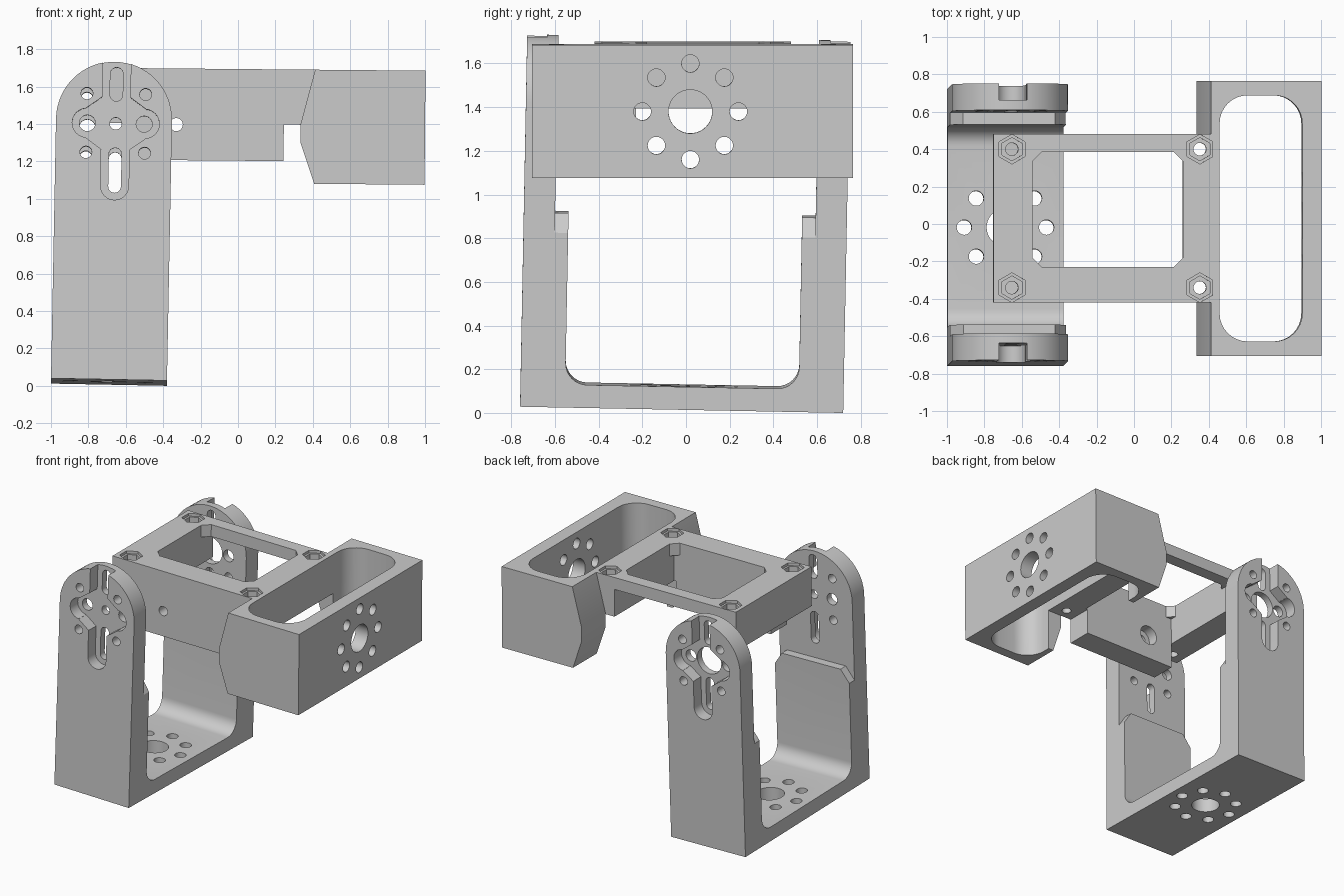
import bpy, bmesh
from math import sin, cos, pi, radians
from mathutils import Matrix

if "Cube" in bpy.data.objects:
    bpy.data.objects.remove(bpy.data.objects["Cube"])


def circle(a, b, r, n=32, start=0.0):
    return [(a + r * cos(start + 2 * pi * i / n), b + r * sin(start + 2 * pi * i / n)) for i in range(n)]


def rect(a0, a1, b0, b1):
    return [(a0, b0), (a1, b0), (a1, b1), (a0, b1)]


def round_rect(a0, a1, b0, b1, r, n=8):
    pts = []
    for ca, cb, s in ((a1 - r, b1 - r, 0), (a0 + r, b1 - r, 1), (a0 + r, b0 + r, 2), (a1 - r, b0 + r, 3)):
        for i in range(n + 1):
            t = (s + i / n) * pi / 2
            pts.append((ca + r * cos(t), cb + r * sin(t)))
    return pts


def slot(a, b0, b1, r, n=12):
    top = [(a + r * cos(pi * i / n), b1 - r + r * sin(pi * i / n)) for i in range(n + 1)]
    low = [(a - r * cos(pi * i / n), b0 + r - r * sin(pi * i / n)) for i in range(n + 1)]
    return top + low


def prism(pts, axis, lo, hi, name="cutter"):
    """Extrude a 2D profile along an axis."""
    place = {"x": lambda a, b, t: (t, a, b), "y": lambda a, b, t: (a, t, b), "z": lambda a, b, t: (a, b, t)}[axis]
    bm = bmesh.new()
    v0 = [bm.verts.new(place(a, b, lo)) for a, b in pts]
    v1 = [bm.verts.new(place(a, b, hi)) for a, b in pts]
    bm.faces.new(v0)
    bm.faces.new(v1)
    for i in range(len(pts)):
        j = (i + 1) % len(pts)
        bm.faces.new((v0[i], v0[j], v1[j], v1[i]))
    bmesh.ops.recalc_face_normals(bm, faces=bm.faces)
    me = bpy.data.meshes.new(name)
    bm.to_mesh(me)
    bm.free()
    ob = bpy.data.objects.new(name, me)
    bpy.context.collection.objects.link(ob)
    return ob


def combine(ob, tools, op="DIFFERENCE"):
    """Apply booleans and remove the tool objects."""
    for t in tools:
        t.hide_render = True
        m = ob.modifiers.new("bool", "BOOLEAN")
        m.operation, m.solver, m.object = op, "EXACT", t
    dg = bpy.context.evaluated_depsgraph_get()
    dg.update()
    me = bpy.data.meshes.new_from_object(ob.evaluated_get(dg))
    ob.modifiers.clear()
    ob.data = me
    for t in tools:
        bpy.data.objects.remove(t)


def ring_holes(a, b, axis, lo, hi):
    """Centre hole with eight bolt holes around it."""
    out = [prism(circle(a, b, 0.1, 40), axis, lo, hi)]
    for i in range(8):
        t = i * pi / 4
        out.append(prism(circle(a + 0.22 * cos(t), b + 0.22 * sin(t), 0.04, 20), axis, lo, hi))
    return out


def finish(ob, matrix):
    ob.data.transform(matrix)
    bpy.ops.object.select_all(action="DESELECT")
    ob.select_set(True)
    bpy.context.view_layer.objects.active = ob
    bpy.ops.object.shade_smooth_by_angle(angle=radians(30))


# --- U-shaped fork, in its own upright frame ---
HW, HY, IN = 0.31, 0.74, 0.535
r, fl = 0.1, 0.105
right = [(IN - r + r * sin(t), fl + r - r * cos(t)) for t in [i * pi / 16 for i in range(9)]]
u_profile = ([(-HY, 0), (HY, 0), (HY, 1.75), (IN, 1.75)] + right[::-1]
             + [(-a, b) for a, b in right] + [(-IN, 1.75), (-HY, 1.75)])
fork = prism(u_profile, "x", -HW, HW, "fork_bracket")
arch = [(-HW - .01, -0.1), (HW + .01, -0.1), (HW + .01, 1.0), (HW, 1.0)]
arch += [(HW * cos(pi * i / 32), 1.39 + HW * sin(pi * i / 32)) for i in range(33)]
arch += [(-HW, 1.0), (-HW - .01, 1.0)]
combine(fork, [prism(arch, "y", -1, 1)], "INTERSECT")

# thinner upper arms above the chamfered inner pads
cuts = [prism([(-.4, .8), (-HW, .8), (-.24, .89), (.25, .89), (HW, .8), (.4, .8), (.4, 1.8), (-.4, 1.8)],
              "y", -0.597, 0.597)]
cx, cz = 0.01, 1.37
for s in (-1, 1):
    # horn-shaped recess on each outer face
    lo, hi = sorted((s * 0.65, s * 0.9))
    cuts.append(prism(slot(cx, cz - 0.41, 1.9, 0.075), "y", lo, hi))
    hub = [(.075, .14), (.16, .079), (.16, -.079), (.075, -.14)]
    hub += [(-a, b) for a, b in hub[::-1]]
    cuts.append(prism([(cx + a, cz + b) for a, b in hub], "y", lo, hi))
    for e in (-1, 1):
        cuts.append(prism(circle(cx + e * 0.155, cz, 0.078), "y", lo, hi))
# through slots and screw holes of both arms
cuts.append(prism(slot(cx, cz - 0.37, cz - 0.13, 0.034), "y", -1, 1))
cuts.append(prism(slot(cx, cz + 0.12, cz + 0.30, 0.034), "y", -1, 1))
for e in (-1, 1):
    cuts.append(prism(circle(cx + e * 0.152, cz, 0.043, 24), "y", -1, 1))
    for f in (-1, 1):
        cuts.append(prism(circle(cx + e * 0.157, cz + f * 0.157, 0.032, 20), "y", -1, 1))
cuts.append(prism(circle(cx, cz, 0.032, 24), "y", -1, 0))
cuts.append(prism(circle(cx, cz, 0.1, 32), "y", 0, 1))
# floor mounting holes
cuts += ring_holes(0, 0, "z", -0.1, 0.3)
combine(fork, cuts)
finish(fork, Matrix.Translation((-0.69, -0.02, 0.02)) @ Matrix.Rotation(radians(1.1), 4, "Y")
       @ Matrix.Rotation(radians(-1.1), 4, "X"))

# --- hollow end block of the carrier ---
TOP, MID, LOW = 1.69, 1.395, 1.08
block = prism([(.41, TOP), (1, TOP), (1, LOW), (.41, LOW), (.335, 1.30), (.335, 1.40)],
              "y", -0.705, 0.765, "carrier_frame")
cuts = [prism(round_rect(.455, .897, -.628, .688, .15), "z", 0.9, 1.9),
        prism(rect(.2, .5, -.42, .48), "z", 0.9, MID)]
cuts += ring_holes(0.02, 1.385, "x", 0.85, 1.1)
combine(block, cuts)

# --- open frame with cross bars, thin rear rail and deep front wall ---
frame = prism(rect(-.755, .43, -.42, .48), "z", MID, TOP, "frame")
combine(frame, [prism(rect(-.545, .245, -.42, -.23), "z", 1.2, 1.6)], "UNION")
c = 0.05
opening = [(-.545 + c, -.23), (.26 - c, -.23), (.26, -.23 + c), (.26, .385 - c),
           (.26 - c, .385), (-.545 + c, .385), (-.545, .385 - c), (-.545, -.23 + c)]
cuts = [prism(opening, "z", 1.1, 1.9),
        prism(rect(-.545, .26, -.23, .6), "z", 1.1, 1.6),
        prism(circle(-.33, 1.39, .035, 24), "y", -.6, -.1),
        prism(circle(-.33, 1.39, .075, 24), "y", -.31, -.1)]
combine(frame, cuts)
combine(block, [frame], "UNION")

# stepped hexagonal nut pockets with bolt holes
cuts = []
for x in (-.655, .35):
    for y in (-.34, .40):
        cuts.append(prism(circle(x, y, .079, 6, pi / 6), "z", TOP - .02, 1.9))
        cuts.append(prism(circle(x, y, .062, 6, pi / 6), "z", TOP - .06, 1.9))
        cuts.append(prism(circle(x, y, .034, 20), "z", 1.2, 1.9))
combine(block, cuts)
pivot = Matrix.Translation((.4, 0, 1.39))
finish(block, pivot @ Matrix.Rotation(radians(0.5), 4, "Y") @ pivot.inverted())
